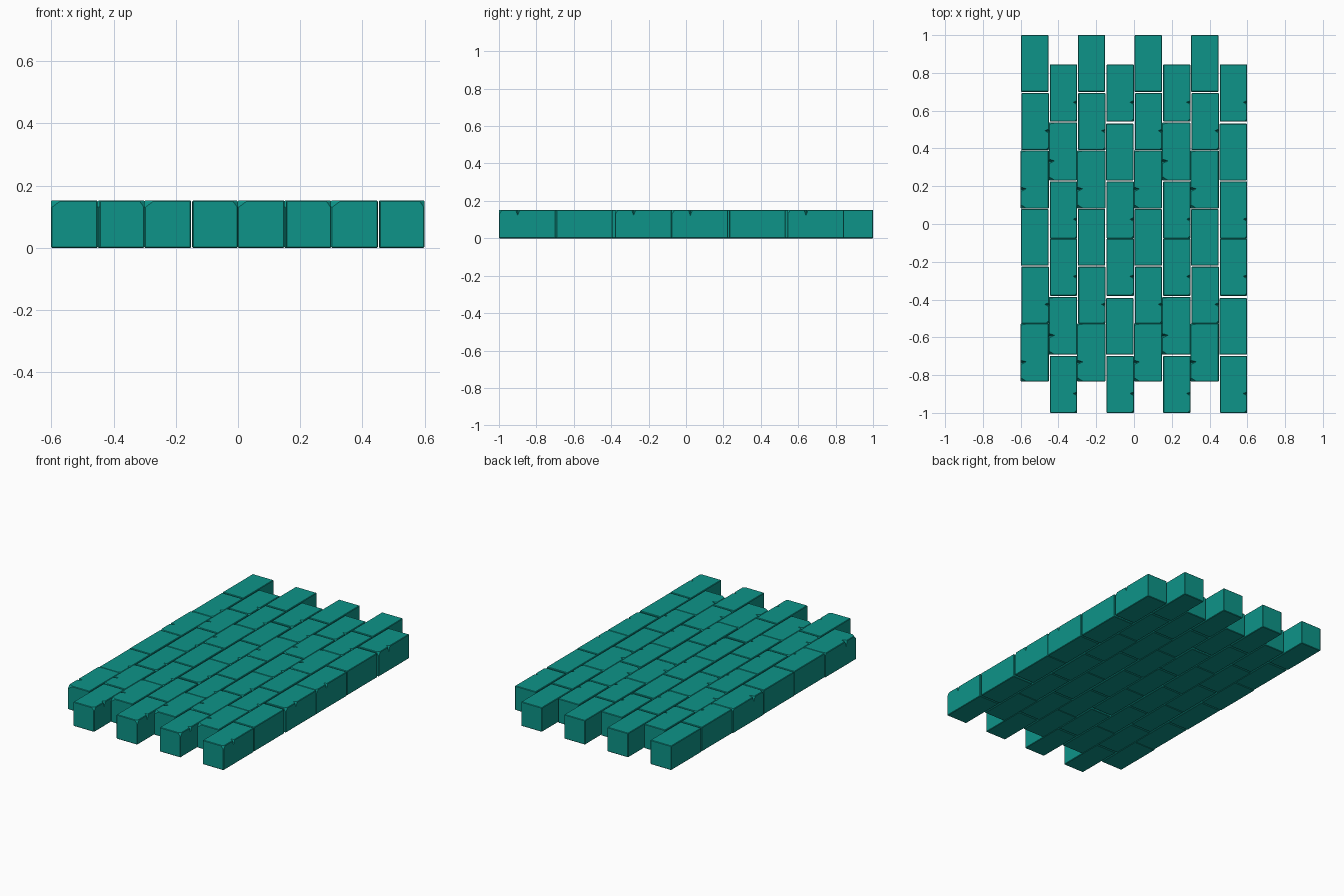
import bpy, bmesh
from mathutils import Vector

if "Cube" in bpy.data.objects:
    bpy.data.objects.remove(bpy.data.objects["Cube"])

H = 0.152
teal = bpy.data.materials.new("teal_stone")
teal.diffuse_color = (0.004, 0.296, 0.246, 1)
teal.use_nodes = True
teal.node_tree.nodes["Principled BSDF"].inputs["Base Color"].default_value = teal.diffuse_color


def make_object(name, bm):
    bmesh.ops.recalc_face_normals(bm, faces=bm.faces[:])
    me = bpy.data.meshes.new(name)
    bm.to_mesh(me)
    bm.free()
    ob = bpy.data.objects.new(name, me)
    bpy.context.collection.objects.link(ob)
    return ob


def brick_block(name, w, l, bevel):
    # block with its front edge on y = 0, centred on x, standing on z = 0
    bm = bmesh.new()
    bmesh.ops.create_cube(bm, size=1)
    for v in bm.verts:
        v.co = Vector((v.co.x * w, (v.co.y + 0.5) * l, (v.co.z + 0.5) * H))
    bmesh.ops.bevel(bm, geom=bm.edges[:], offset=bevel, segments=1,
                    profile=0.5, affect='EDGES')
    return make_object(name, bm)


def hull(bm, points):
    vs = [bm.verts.new(p) for p in points]
    bmesh.ops.convex_hull(bm, input=vs)


def notch(bm, x, y, s, depth):
    # wedge cut into the long top edge, s = side (+1 right, -1 left)
    e = 0.01
    hull(bm, [(x + s * e, y - 0.02, H + e), (x + s * e, y + 0.02, H + e),
              (x - s * depth, y + 0.004, H + e), (x + s * e, y - 0.002, H - 0.045)])


def corner_chip(bm, x, s, dx, dy, dz):
    # oblique cut across a front top corner
    k = Vector((x + s * 0.004, -0.004, H + 0.004))
    hull(bm, [k, k - Vector((s * dx, 0, 0)), k + Vector((0, dy, 0)), k - Vector((0, 0, dz))])


def chipped_mesh(name, w, l, side):
    ob = brick_block(name, w, l, 0.003)
    cut = None
    if side:
        bm = bmesh.new()
        x = side * w / 2
        notch(bm, x, 0.1, side, 0.028 if side > 0 else 0.04)
        if side > 0:
            corner_chip(bm, x, side, 0.028, 0.028, 0.04)
        else:
            corner_chip(bm, x, side, 0.048, 0.03, 0.036)
            # worn back edge
            hull(bm, [(-w / 2 - .01, l + .01, H + .01), (w / 2 + .01, l + .01, H + .01),
                      (-w / 2 - .01, l - .016, H + .01), (-w / 2 - .01, l + .01, H - .03)])
        cut = make_object("chip_cutter", bm)
        cut.hide_render = True
        mod = ob.modifiers.new("chips", 'BOOLEAN')
        mod.operation, mod.solver, mod.object = 'DIFFERENCE', 'EXACT', cut
    dg = bpy.context.evaluated_depsgraph_get()
    me = bpy.data.meshes.new_from_object(ob.evaluated_get(dg))
    me.materials.clear()
    me.materials.append(teal)
    bpy.data.objects.remove(ob)
    if cut:
        bpy.data.objects.remove(cut)
    return me


# three brick kinds: clean, chipped on the right, chipped on the left
kinds = {
    'A': (chipped_mesh("clean_brick", 0.145, 0.30, 0), 0.0),
    'B': (chipped_mesh("right_chipped_brick", 0.145, 0.302, 1), 0.002),
    'C': (chipped_mesh("left_chipped_brick", 0.15, 0.306, -1), -0.001),
}

# staggered columns, brick starts along y
odd_y = (0.70, 0.391, 0.083, -0.221, -0.528, -0.833)
even_y = (0.542, 0.231, -0.077, -0.38, -0.692, -1.0)
for c in range(8):
    if c % 2 == 0:
        rows, pattern = odd_y, "ABCABC"
    else:
        rows, pattern = even_y, ("BCBBCB" if c % 4 == 1 else "BABBAB")
    for r, (y, k) in enumerate(zip(rows, pattern)):
        me, dx = kinds[k]
        ob = bpy.data.objects.new(f"brick_{c + 1}_{r + 1}", me)
        ob.location = (-0.525 + 0.15 * c + dx, y, 0)
        bpy.context.collection.objects.link(ob)
